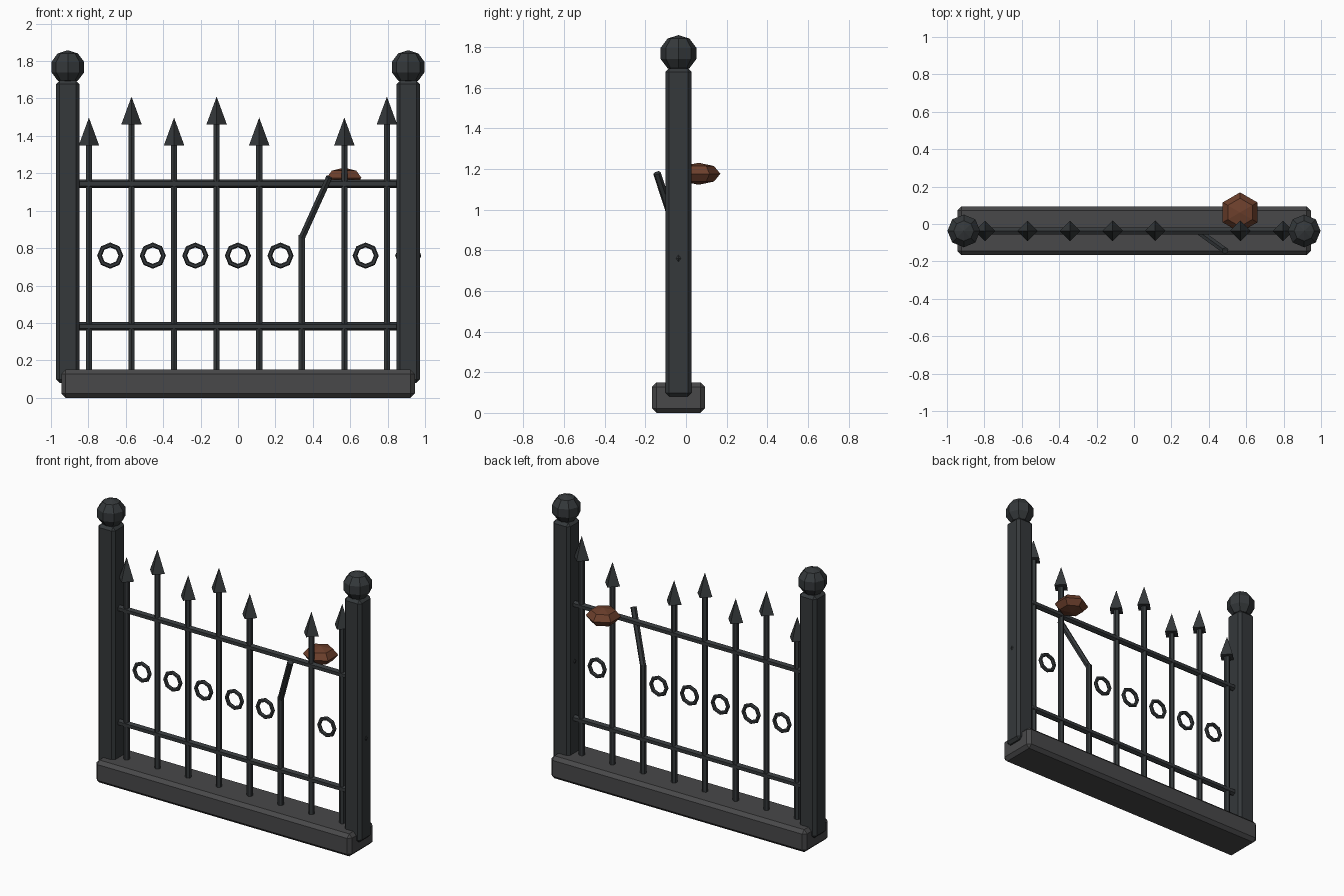
import bpy, bmesh, math
from mathutils import Matrix, Vector

if "Cube" in bpy.data.objects:
    bpy.data.objects.remove(bpy.data.objects["Cube"])

YC = -0.037  # centre plane of the fence


def material(name, col):
    m = bpy.data.materials.new(name)
    m.diffuse_color = (*col, 1)
    m.use_nodes = True
    m.node_tree.nodes["Principled BSDF"].inputs["Base Color"].default_value = m.diffuse_color
    return m


IRON = material("dark_iron", (0.035, 0.04, 0.043))
STONE = material("dark_stone", (0.065, 0.065, 0.067))
LEAF = material("brown_leaf", (0.15, 0.05, 0.025))


def finish(name, bm, mat):
    bmesh.ops.recalc_face_normals(bm, faces=bm.faces)
    me = bpy.data.meshes.new(name)
    bm.to_mesh(me)
    bm.free()
    me.materials.append(mat)
    ob = bpy.data.objects.new(name, me)
    bpy.context.collection.objects.link(ob)
    return ob


def box(name, lo, hi, bevel, mat):
    bm = bmesh.new()
    lo, hi = Vector(lo), Vector(hi)
    bmesh.ops.create_cube(bm, size=1, matrix=Matrix.Translation((lo + hi) / 2)
                          @ Matrix.Diagonal((*(hi - lo), 1)))
    bmesh.ops.bevel(bm, geom=bm.edges[:], offset=bevel, segments=1, affect='EDGES')
    return finish(name, bm, mat)


def lathe(name, profile, n, loc, mat, phase=0.0):
    """Spin (radius, z) points round a vertical axis; radius 0 gives a pole."""
    bm = bmesh.new()
    rows = []
    for r, z in profile:
        rows.append([bm.verts.new((loc[0] + r * math.cos(a), loc[1] + r * math.sin(a), loc[2] + z))
                     for a in (phase + math.tau * i / n for i in range(n))])
    for a, b in zip(rows, rows[1:]):
        for i in range(n):
            j = (i + 1) % n
            bm.faces.new((a[i], a[j], b[j], b[i]))
    bm.faces.new(rows[0])
    bm.faces.new(rows[-1])
    bmesh.ops.remove_doubles(bm, verts=bm.verts[:], dist=1e-5)
    return finish(name, bm, mat)


def sphere_profile(r, h, rings):
    return [(r * math.sin(math.pi * k / rings), -h * math.cos(math.pi * k / rings))
            for k in range(rings + 1)]


def rod(name, a, b, r, n=6):
    a, b = Vector(a), Vector(b)
    d = b - a
    bm = bmesh.new()
    bmesh.ops.create_cone(bm, cap_ends=True, segments=n, radius1=r, radius2=r, depth=d.length,
                          matrix=Matrix.Translation((a + b) / 2)
                          @ d.to_track_quat('Z', 'Y').to_matrix().to_4x4())
    return finish(name, bm, IRON)


def ring(name, x, z, major=0.057, minor=0.013, n=8, m=6):
    bm = bmesh.new()
    rows = []
    for i in range(n):
        a = math.tau * i / n
        row = []
        for k in range(m):
            t = math.tau * k / m
            r = major + minor * math.cos(t)
            row.append(bm.verts.new((x + r * math.cos(a), YC + minor * math.sin(t),
                                     z + r * math.sin(a))))
        rows.append(row)
    for i in range(n):
        p, q = rows[i], rows[(i + 1) % n]
        for k in range(m):
            l = (k + 1) % m
            bm.faces.new((p[k], q[k], q[l], p[l]))
    return finish(name, bm, IRON)


# Plinth
box("base", (-0.945, -0.167, 0), (0.945, 0.093, 0.15), 0.022, STONE)

# Posts with ball finials
for side, s in (("left", -1), ("right", 1)):
    x = 0.91 * s
    box(side + "_post", (x - 0.063, YC - 0.064, 0.08), (x + 0.063, YC + 0.064, 1.695), 0.018, IRON)
    lathe(side + "_ball", sphere_profile(0.092, 0.09, 5), 8, (x, YC, 1.768), IRON)

# Rails
for label, z in (("lower", 0.382), ("upper", 1.144)):
    rod(label + "_rail", (-0.87, YC, z), (0.87, YC, z), 0.022)

# Pickets: alternating heights, the sixth snapped and bent forward, scroll rings between
for i in range(8):
    x = -0.797 + 0.2276 * i
    if i == 5:
        rod("broken_picket", (x, YC, 0.1), (x, YC, 0.87), 0.019)
        rod("bent_picket_end", (x, YC, 0.855), (0.488, -0.143, 1.18), 0.019)
        continue
    top = 1.46 if i % 2 else 1.348
    rod("picket", (x, YC, 0.1), (x, YC, top + 0.02), 0.019)
    lathe("spike", [(0.055, 0), (0, 0.15)], 4, (x, YC, top), IRON)
    ring("scroll_ring", x + 0.1138, 0.76)

# Dead leaf clump caught on the upper rail
lathe("leaf_clump", sphere_profile(0.107, 0.054, 4), 6, (0.567, 0.062, 1.176), LEAF, math.pi / 2)
